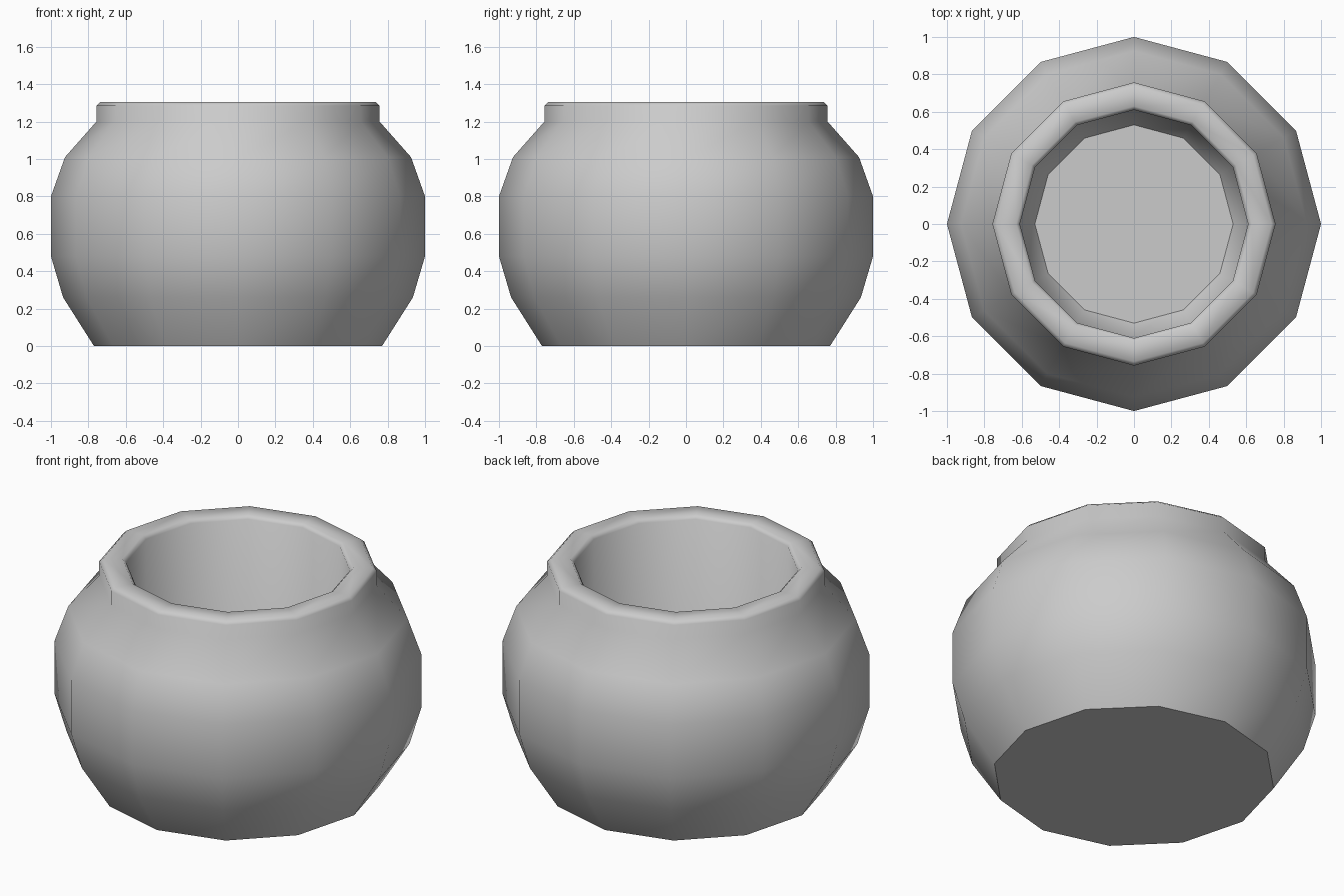
import bpy, bmesh, math

if "Cube" in bpy.data.objects:
    bpy.data.objects.remove(bpy.data.objects["Cube"])

SIDES = 12

# Half section (radius, height): outer wall, rim, then the inside down to the floor
profile = [
    (0.77, 0.0), (0.935, 0.26), (1.0, 0.48), (1.0, 0.80),
    (0.925, 1.01), (0.757, 1.20), (0.757, 1.285), (0.735, 1.305),
    (0.63, 1.305), (0.61, 1.285), (0.61, 0.28), (0.53, 0.16),
]


def lathe(name, points, sides):
    bm = bmesh.new()
    rings = []
    for r, z in points:
        rings.append([bm.verts.new((r * math.cos(2 * math.pi * i / sides),
                                    r * math.sin(2 * math.pi * i / sides), z))
                      for i in range(sides)])
    for low, high in zip(rings, rings[1:]):
        for i in range(sides):
            j = (i + 1) % sides
            bm.faces.new((low[i], low[j], high[j], high[i]))
    # Close the underside and the inner floor
    bm.faces.new(rings[0][::-1])
    bm.faces.new(rings[-1])
    bmesh.ops.recalc_face_normals(bm, faces=bm.faces[:])
    mesh = bpy.data.meshes.new(name)
    bm.to_mesh(mesh)
    bm.free()
    obj = bpy.data.objects.new(name, mesh)
    bpy.context.collection.objects.link(obj)
    return obj


# Round pot with a thick rim, smooth except for the base edge
pot = lathe("pot", profile, SIDES)
bpy.context.view_layer.objects.active = pot
pot.select_set(True)
bpy.ops.object.shade_smooth_by_angle(angle=math.radians(55))
